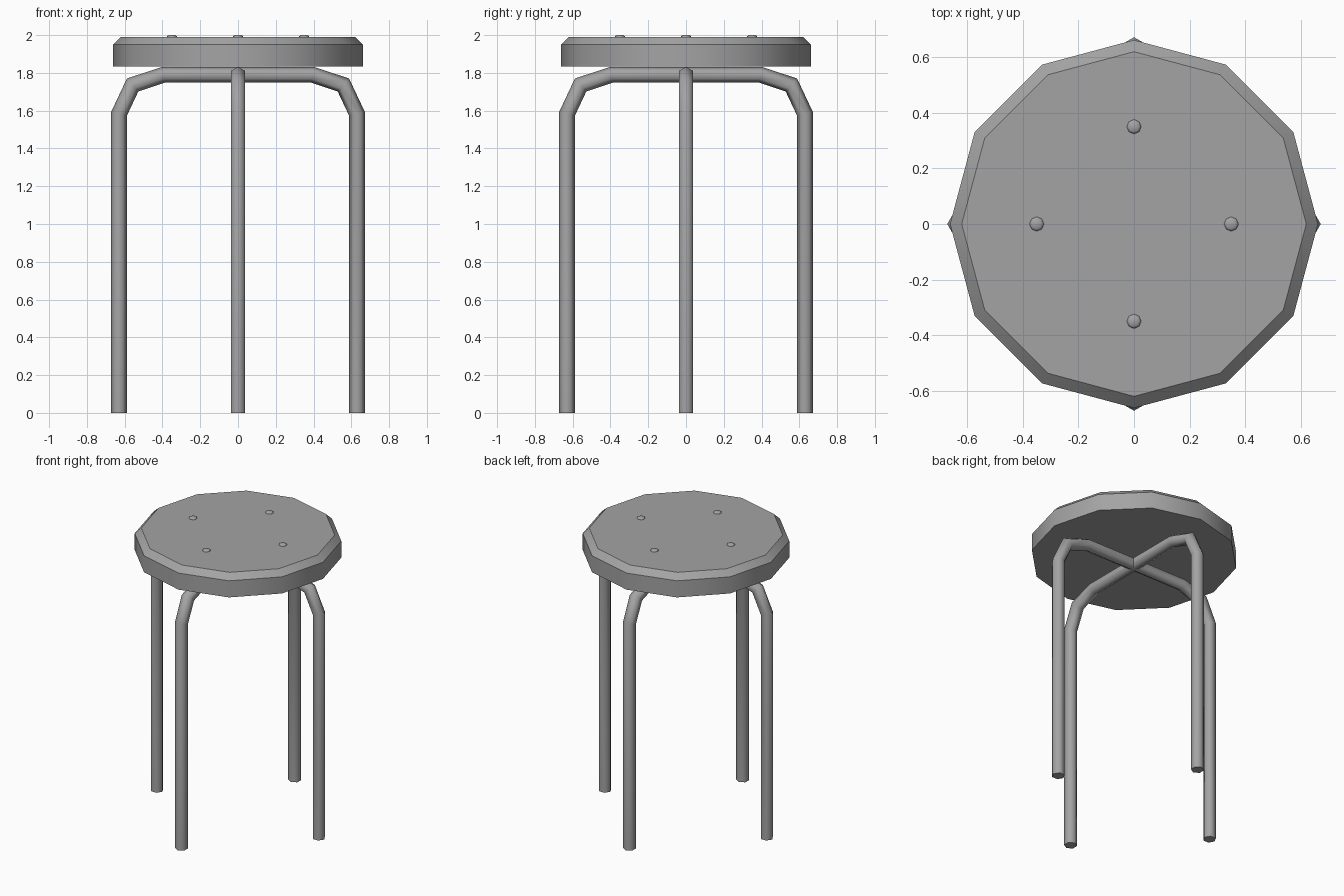
import bpy, bmesh, math
from mathutils import Vector

if "Cube" in bpy.data.objects:
    bpy.data.objects.remove(bpy.data.objects["Cube"])

# Dark grey shared by every part
grey = bpy.data.materials.new("dark_grey")
grey.diffuse_color = (0.37, 0.37, 0.37, 1)
grey.use_nodes = True
grey.node_tree.nodes["Principled BSDF"].inputs["Base Color"].default_value = grey.diffuse_color


def finish(name, rings, angle):
    """Skin a list of vertex rings, cap both ends, shade by angle."""
    bm = bmesh.new()
    loops = [[bm.verts.new(p) for p in ring] for ring in rings]
    n = len(loops[0])
    for a, b in zip(loops, loops[1:]):
        for i in range(n):
            j = (i + 1) % n
            bm.faces.new((a[i], a[j], b[j], b[i]))
    bm.faces.new(loops[0][::-1])
    bm.faces.new(loops[-1])
    bmesh.ops.recalc_face_normals(bm, faces=bm.faces)
    mesh = bpy.data.meshes.new(name)
    bm.to_mesh(mesh)
    bm.free()
    mesh.shade_smooth()
    mesh.set_sharp_from_angle(angle=math.radians(angle))
    mesh.materials.append(grey)
    obj = bpy.data.objects.new(name, mesh)
    bpy.context.collection.objects.link(obj)
    return obj


def lathe(name, profile, sides, centre=(0, 0), angle=40):
    """Revolve (radius, z) points about a vertical axis."""
    steps = [math.tau * i / sides for i in range(sides)]
    rings = [[(centre[0] + r * math.cos(t), centre[1] + r * math.sin(t), z)
              for t in steps] for r, z in profile]
    return finish(name, rings, angle)


def tube(name, path, radius, sides=6):
    """Sweep a polygon along an xz path with mitred bends."""
    pts = [Vector((x, 0, z)) for x, z in path]
    rings = []
    for i, p in enumerate(pts):
        d_in = (p - pts[i - 1]).normalized() if i else (pts[1] - p).normalized()
        d_out = (pts[i + 1] - p).normalized() if i < len(pts) - 1 else d_in
        tangent = (d_in + d_out).normalized()
        normal = Vector((-tangent.z, 0, tangent.x)) / tangent.dot(d_in)
        side = Vector((0, 1, 0))
        rings.append([p + radius * (normal * math.cos(t) + side * math.sin(t))
                      for t in (math.tau * k / sides for k in range(sides))])
    return finish(name, rings, 65)


# Twelve-sided seat with a chamfered top rim
lathe("seat", [(0.662, 1.833), (0.662, 1.95), (0.62, 1.99)], 12)

# Two crossing bent-tube leg frames
half = [(0.63, 0), (0.63, 1.583), (0.558, 1.736), (0.395, 1.79)]
path = [(-x, z) for x, z in half] + half[::-1]
tube("leg_frame_side", path, 0.042)
tube("leg_frame_front_back", path, 0.042).rotation_euler.z = math.pi / 2

# Four screw heads on the seat
for i in range(4):
    a = i * math.pi / 2
    lathe(f"screw_{i + 1}", [(0.026, 1.98), (0.026, 1.994), (0.018, 2.0)], 8,
          (0.35 * math.cos(a), 0.35 * math.sin(a)), 60)
